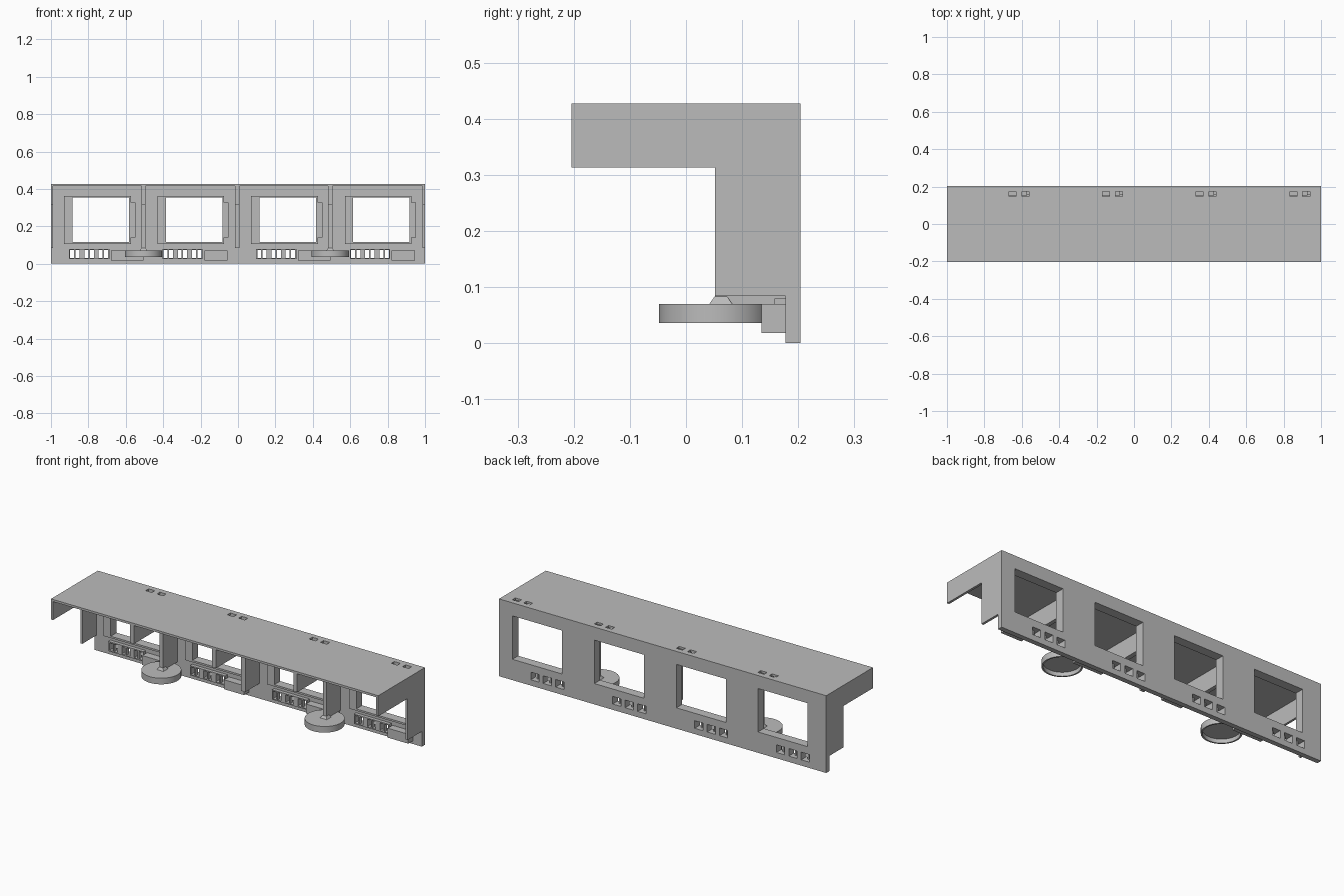
import bpy, bmesh
from mathutils import Matrix, Vector

if "Cube" in bpy.data.objects:
    bpy.data.objects.remove(bpy.data.objects["Cube"])

grey = bpy.data.materials.new("plain_grey")
grey.use_nodes = True
grey.diffuse_color = (0.5, 0.5, 0.5, 1)
grey.node_tree.nodes["Principled BSDF"].inputs["Base Color"].default_value = (0.5, 0.5, 0.5, 1)


def finish(name, bm):
    bmesh.ops.recalc_face_normals(bm, faces=bm.faces)
    mesh = bpy.data.meshes.new(name)
    bm.to_mesh(mesh)
    bm.free()
    mesh.materials.append(grey)
    obj = bpy.data.objects.new(name, mesh)
    bpy.context.collection.objects.link(obj)
    return obj


def boxes(name, ranges):
    """One object made of boxes given as (x0, x1, y0, y1, z0, z1)."""
    bm = bmesh.new()
    for x0, x1, y0, y1, z0, z1 in ranges:
        centre = Vector((x0 + x1, y0 + y1, z0 + z1)) / 2
        size = Matrix.Diagonal((x1 - x0, y1 - y0, z1 - z0, 1))
        bmesh.ops.create_cube(bm, size=1, matrix=Matrix.Translation(centre) @ size)
    return finish(name, bm)


def cut(obj, ranges):
    """Cut box-shaped openings out of an object."""
    cutter = boxes("opening_cutter", ranges)
    cutter.hide_render = True
    mod = obj.modifiers.new("openings", 'BOOLEAN')
    mod.operation = 'DIFFERENCE'
    mod.solver = 'EXACT'
    mod.object = cutter
    bpy.context.view_layer.objects.active = obj
    bpy.ops.object.modifier_apply(modifier=mod.name)
    bpy.data.objects.remove(cutter)


def l_wall(name, x0, x1, bottom):
    """Divider with a deep upper arm and a shallow lower leg."""
    outline = [(-0.204, 0.42), (-0.204, 0.313), (0.052, 0.313),
               (0.052, bottom), (0.18, bottom), (0.18, 0.42)]
    bm = bmesh.new()
    face = bm.faces.new([bm.verts.new((x0, y, z)) for y, z in outline])
    side = bmesh.ops.extrude_face_region(bm, geom=[face])
    moved = [v for v in side["geom"] if isinstance(v, bmesh.types.BMVert)]
    bmesh.ops.translate(bm, verts=moved, vec=(x1 - x0, 0, 0))
    return finish(name, bm)


BACK, FRONT = 0.204, 0.177
bays = [-0.885, -0.386, 0.115, 0.616]      # left edge of each window

# Openings shared by panel, frames and roof
windows = [(x, x + 0.302, 0.1, 0.3, 0.115, 0.355) for x in bays]
vents = [(x + d, x + d + 0.05, 0.1, 0.3, 0.032, 0.074)
         for x in bays for d in (-0.012, 0.064, 0.14)]
slots = [(x + d, x + d + 0.038, 0.148, 0.174, 0.3, 0.5)
         for x in bays for d in (0.217, 0.286)]

# Back panel and roof
panel = boxes("back_panel", [(-1, 1, FRONT, BACK, 0, 0.427)])
cut(panel, windows + vents)
roof = boxes("roof", [(-1, 1, -0.204, FRONT + 0.003, 0.415, 0.427)])
cut(roof, slots)

# Dividing walls
l_wall("right_end_wall", -1, -0.988, 0.084)
l_wall("left_end_wall", 0.987, 1, 0.084)
l_wall("centre_wall", -0.017, 0.008, 0.084)
posts = [-0.505, 0.493]
for x in posts:
    l_wall("bay_wall", x - 0.011, x + 0.011, 0.068)

# Window frames, side blocks and vent surrounds
for x in bays:
    frame = boxes("window_frame", [(x - 0.045, x + 0.312, 0.153, FRONT + 0.002, 0.105, 0.362)])
    cut(frame, [(x, x + 0.302, 0.1, 0.3, 0.115, 0.355)])
    boxes("frame_side_block", [(x + 0.311, x + 0.336, 0.155, FRONT + 0.002, 0.14, 0.327)])
    surround = boxes("vent_surround", [(x - 0.018, x + 0.197, 0.158, FRONT + 0.002, 0.026, 0.08)])
    cut(surround, vents)
    boxes("vent_bars", [(x + d + 0.021, x + d + 0.029, 0.158, FRONT + 0.002, 0.03, 0.076)
                        for d in (-0.012, 0.064, 0.14)])

# Lower blocks beside the vents
for x0, x1 in ((-0.68, -0.505), (-0.18, -0.057), (0.32, 0.495), (0.82, 0.946)):
    boxes("lower_block", [(x0, x1, 0.135, FRONT + 0.002, 0.018, 0.07)])

# Round feet, hollow underneath
for x in posts:
    bm = bmesh.new()
    bmesh.ops.create_cone(bm, cap_ends=True, segments=64, radius1=0.1, radius2=0.1,
                          depth=0.034, matrix=Matrix.Translation((x, 0.052, 0.053)))
    base = min(bm.faces, key=lambda f: f.calc_center_median().z)
    bmesh.ops.inset_individual(bm, faces=[base], thickness=0.008)
    hollow = bmesh.ops.extrude_face_region(bm, geom=[base])
    lifted = [v for v in hollow["geom"] if isinstance(v, bmesh.types.BMVert)]
    bmesh.ops.translate(bm, verts=lifted, vec=(0, 0, 0.022))
    if base.is_valid:
        bmesh.ops.delete(bm, geom=[base], context='FACES_ONLY')
    foot = finish("round_foot", bm)
    bpy.ops.object.select_all(action='DESELECT')
    foot.select_set(True)
    bpy.context.view_layer.objects.active = foot
    bpy.ops.object.shade_smooth_by_angle()
    # Flared collar joining the wall to the foot
    bm = bmesh.new()
    bmesh.ops.create_cone(bm, cap_ends=True, segments=4, radius1=0.03, radius2=0.016, depth=0.014,
                          matrix=Matrix.Translation((x, 0.062, 0.076)) @ Matrix.Rotation(0.7854, 4, 'Z'))
    finish("wall_collar", bm)
